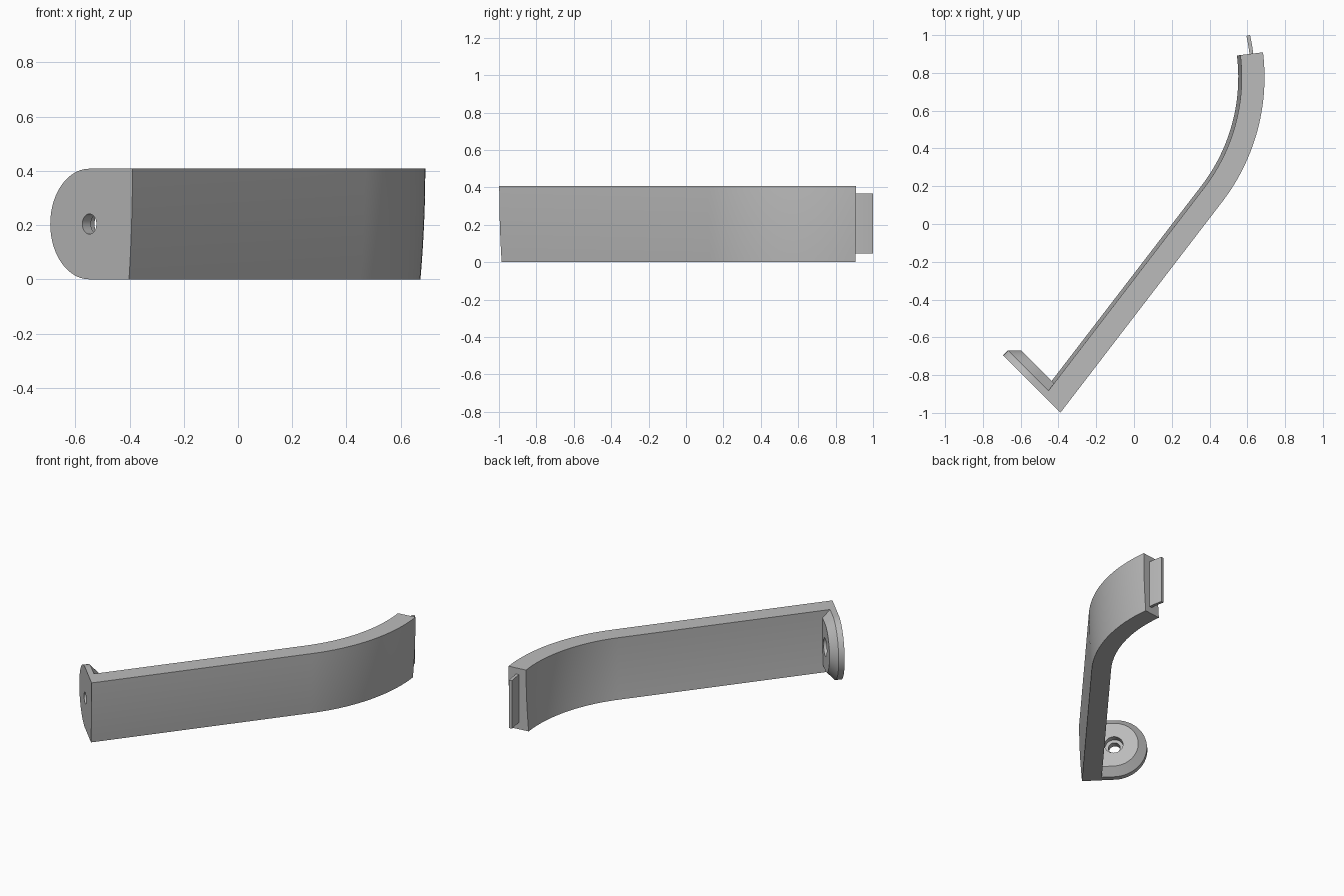
import bpy, bmesh
from math import sin, cos, tan, pi, radians
from mathutils import Vector

cube = bpy.data.objects.get("Cube")
if cube:
    bpy.data.objects.remove(cube)

HEIGHT = 0.408
THICK = 0.121
LEAN = 0.018                      # inward drift of the strap's lower edge
CENTRE = Vector((-0.392, 0.777))  # centre of the bend
RADIUS = 1.083
BEND_START, BEND_END = radians(52.5), radians(97)

grey = bpy.data.materials.new("plain_grey")
grey.use_nodes = True
colour = (0.5, 0.5, 0.5, 1)
grey.diffuse_color = colour
grey.node_tree.nodes["Principled BSDF"].inputs["Base Color"].default_value = colour


def loft(name, rings, closed=False):
    """Skin a list of equal rings; cap the ends unless the loft closes on itself."""
    bm = bmesh.new()
    loops = [[bm.verts.new(p) for p in ring] for ring in rings]
    n = len(loops[0])
    pairs = list(zip(loops, loops[1:]))
    if closed:
        pairs.append((loops[-1], loops[0]))
    else:
        bm.faces.new(loops[0])
        bm.faces.new(loops[-1])
    for a, b in pairs:
        for i in range(n):
            j = (i + 1) % n
            bm.faces.new((a[i], a[j], b[j], b[i]))
    bmesh.ops.recalc_face_normals(bm, faces=bm.faces)
    mesh = bpy.data.meshes.new(name)
    bm.to_mesh(mesh)
    bm.free()
    mesh.materials.append(grey)
    obj = bpy.data.objects.new(name, mesh)
    bpy.context.collection.objects.link(obj)
    bpy.ops.object.select_all(action="DESELECT")
    obj.select_set(True)
    bpy.context.view_layer.objects.active = obj
    bpy.ops.object.shade_smooth_by_angle(angle=radians(25))
    return obj


def on_arc(radius, angle):
    return CENTRE + radius * Vector((sin(angle), -cos(angle)))


# Plan directions: along the straight strap, along the flange, through the flange
along = Vector((cos(BEND_START), sin(BEND_START)))
flange_dir = Vector((-1, 1)).normalized()
flange_in = Vector((1, 1)).normalized()
corner = on_arc(RADIUS, BEND_START) - 1.407 * along
skew = BEND_START - pi / 4

# Strap section: depth from the outer face and height, curving in towards the bottom
STEPS = 12
levels = [HEIGHT * i / STEPS for i in range(STEPS + 1)]
drift = [LEAN * (1 - z / HEIGHT) ** 2 for z in levels]
section = [(d, z) for d, z in zip(drift, levels)]
section += [(d + THICK, z) for d, z in reversed(section)]

# Strap: mitred at the flange plane, straight run, then the bend
rings = [[(*(corner + flange_dir * d / cos(skew)), z) for d, z in section]]
BENDS = 28
for i in range(BENDS + 1):
    angle = BEND_START + (BEND_END - BEND_START) * i / BENDS
    rings.append([(*on_arc(RADIUS - d, angle), z) for d, z in section])
loft("curved_strap", rings)

# End tab: thin plate carrying on along the bend
rings = []
for i in range(7):
    angle = radians(95 + 7.5 * i / 6)
    rings.append([(*on_arc(r, angle), z)
                  for r, z in ((1.011, 0.045), (1.031, 0.045), (1.031, 0.367), (1.011, 0.367))])
loft("end_tab", rings)

# Mounting flange: rounded end, chamfered inner rim, counterbored screw hole
SEGMENTS = 96
MIDDLE = 0.225


def flange_ring(radius, depth, rounded_only):
    ring = []
    back = radius / tan(radians(52.5))
    for i in range(SEGMENTS):
        a = 2 * pi * i / SEGMENTS
        s, h = radius * cos(a), radius * sin(a)
        if not rounded_only and cos(a) < -1e-6:
            # straight sides running back into the strap
            k = min(radius / max(abs(h), 1e-6), back / abs(s))
            s, h = s * k, h * k
        p = corner + flange_dir * (MIDDLE + s) + flange_in * depth
        ring.append((*p, HEIGHT / 2 + h))
    return ring


half = HEIGHT / 2
loft("mounting_flange", [
    flange_ring(half, 0, False),
    flange_ring(half, 0.037, False),
    flange_ring(half - 0.05, 0.085, False),
    flange_ring(0.058, 0.085, True),
    flange_ring(0.058, 0.045, True),
    flange_ring(0.037, 0.045, True),
    flange_ring(0.037, 0, True),
], closed=True)
